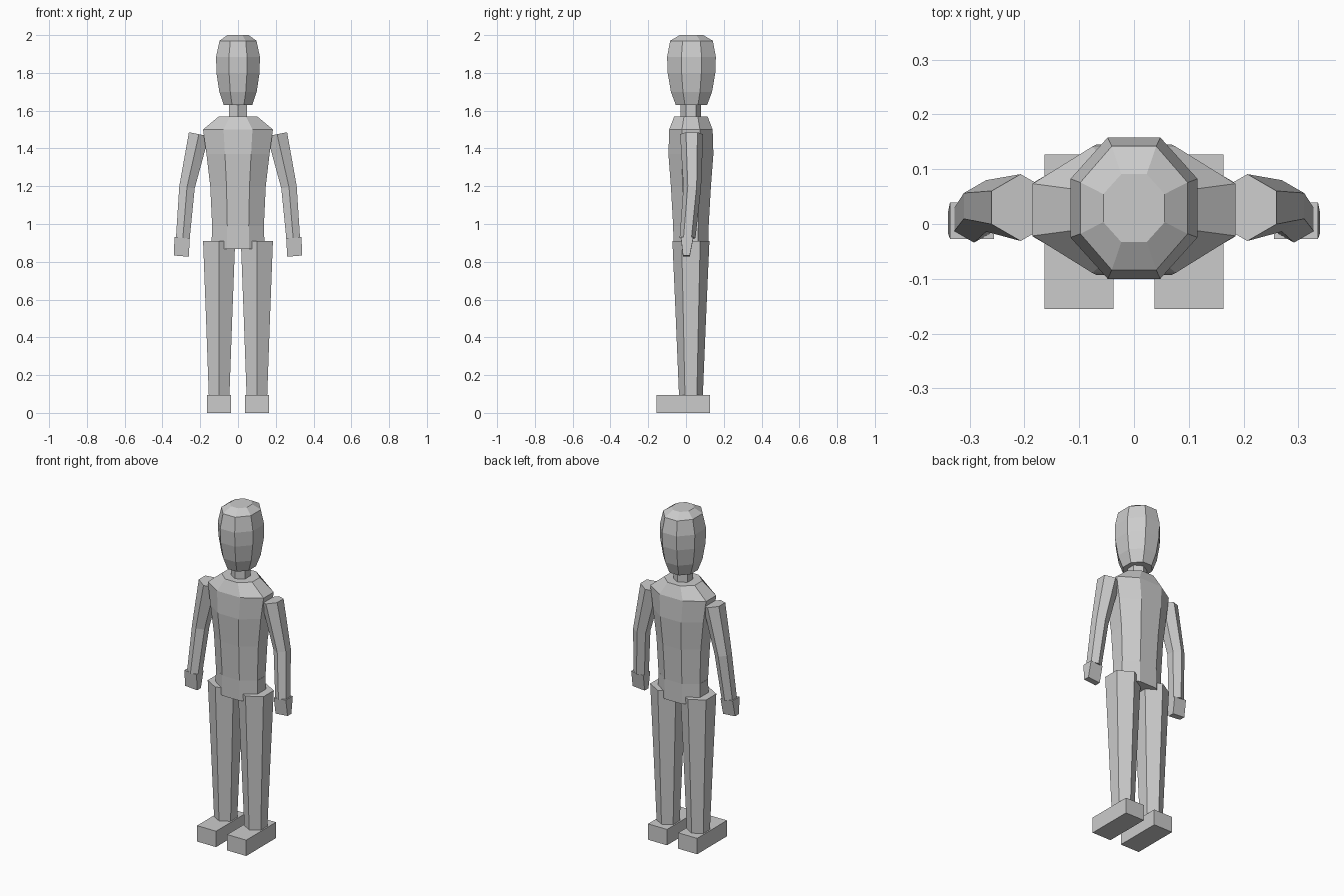
import bpy, bmesh, math

if "Cube" in bpy.data.objects:
    bpy.data.objects.remove(bpy.data.objects["Cube"])


def finish(bm, name):
    bmesh.ops.recalc_face_normals(bm, faces=bm.faces)
    me = bpy.data.meshes.new(name)
    bm.to_mesh(me)
    bm.free()
    ob = bpy.data.objects.new(name, me)
    bpy.context.collection.objects.link(ob)
    return ob


def loft(name, sides, rings):
    """Capped loft; ring = (x, y, z, rx, ry, tilt), tilt raises z along x."""
    bm = bmesh.new()
    # octagons are flat to the front, hexagons point to the front
    start, k = (math.pi / 2, 1) if sides == 6 else (math.pi / sides, 1 / math.cos(math.pi / sides))
    loops = []
    for x, y, z, rx, ry, tilt in rings:
        loop = []
        for i in range(sides):
            a = start + math.tau * i / sides
            dx = k * rx * math.cos(a)
            loop.append(bm.verts.new((x + dx, y + k * ry * math.sin(a), z + tilt * dx)))
        loops.append(loop)
    for a, b in zip(loops, loops[1:]):
        for i in range(sides):
            j = (i + 1) % sides
            bm.faces.new((a[i], a[j], b[j], b[i]))
    bm.faces.new(loops[0])
    bm.faces.new(loops[-1])
    return finish(bm, name)


def column(name, sides, y, sections):
    return loft(name, sides, [(0, y, z, rx, ry, 0) for z, rx, ry in sections])


# Head, neck and body
column("head", 8, 0.029, [(1.63, 0.075, 0.083), (1.70, 0.099, 0.109), (1.80, 0.114, 0.126),
                          (1.885, 0.116, 0.129), (1.97, 0.098, 0.113), (2.0, 0.056, 0.062)])
column("neck", 6, 0.026, [(1.54, 0.054, 0.054), (1.66, 0.054, 0.054)])
column("torso", 8, 0.026, [(0.99, 0.137, 0.094), (1.20, 0.147, 0.106), (1.37, 0.167, 0.119),
                           (1.50, 0.185, 0.115), (1.57, 0.101, 0.088)])
column("pelvis", 8, 0.026, [(0.868, 0.14, 0.092), (0.99, 0.138, 0.094)])

for s, side in ((-1, "left"), (1, "right")):
    # Legs and feet
    loft(f"{side}_leg", 6, [(s * 0.1, 0.026, z, r, r, 0)
                            for z, r in ((0.09, 0.063), (0.5, 0.080), (0.91, 0.098))])
    loft(f"{side}_foot", 4, [(s * 0.1, -0.014, z, 0.063, 0.141, 0) for z in (0, 0.095)])
    # Arms and hands
    loft(f"{side}_arm", 6, [(s * 0.207, 0.030, 1.475, 0.061, 0.061, s * 0.2),
                            (s * 0.270, 0.033, 1.195, 0.047, 0.047, s * 0.15),
                            (s * 0.292, 0.008, 0.925, 0.042, 0.042, s * 0.07)])
    loft(f"{side}_hand", 4, [(s * 0.296, 0.006, 0.928, 0.040, 0.033, s * 0.08),
                             (s * 0.300, 0.002, 0.830, 0.040, 0.018, s * 0.08)])
